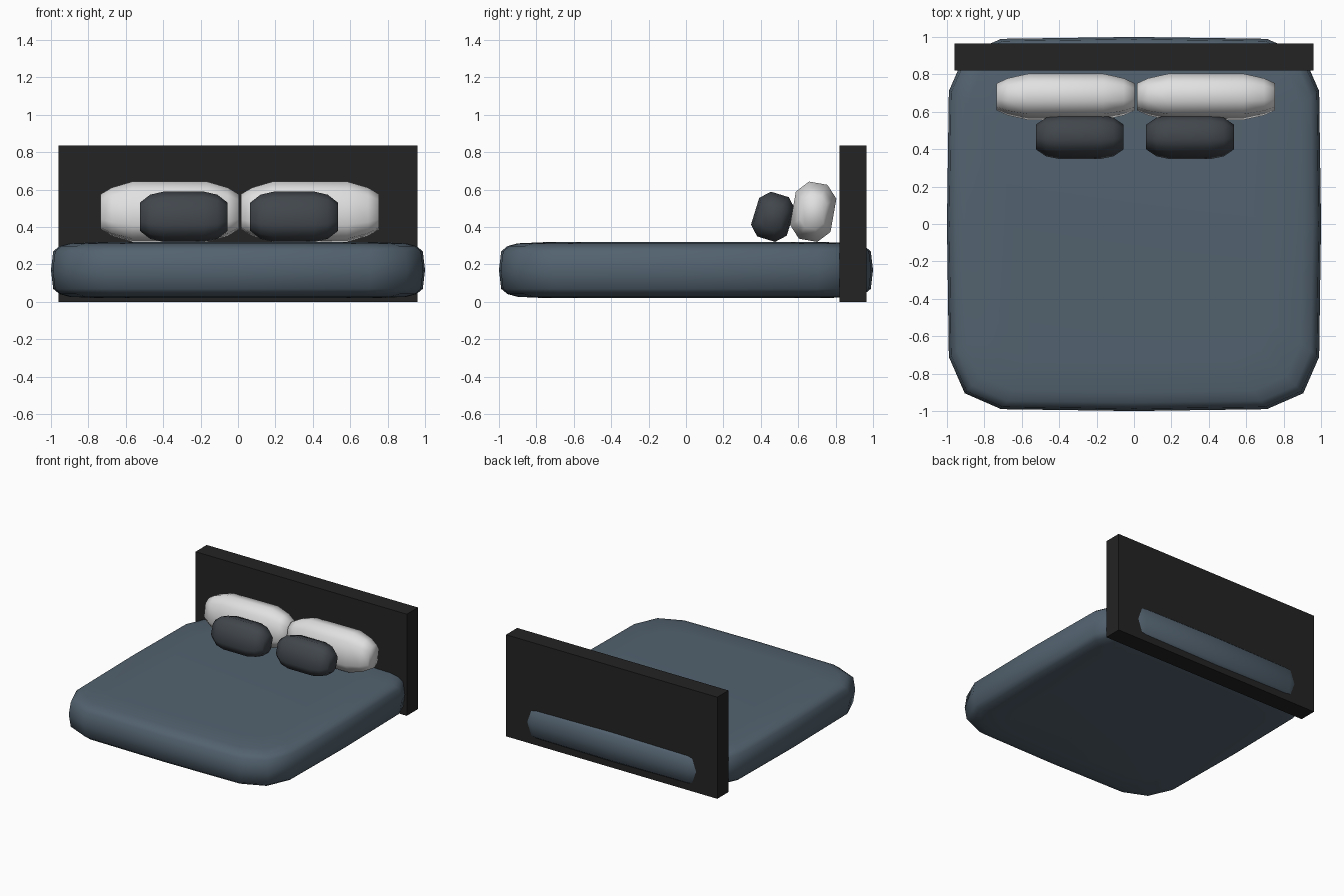
import bpy, bmesh, math
from mathutils import Matrix, Vector

if "Cube" in bpy.data.objects:
    bpy.data.objects.remove(bpy.data.objects["Cube"])


def material(name, rgb):
    m = bpy.data.materials.new(name)
    m.diffuse_color = (*rgb, 1)
    m.use_nodes = True
    m.node_tree.nodes["Principled BSDF"].inputs["Base Color"].default_value = m.diffuse_color
    return m


BLUE = material("slate_blue_fabric", (0.086, 0.123, 0.16))
BLACK = material("black_board", (0.017, 0.017, 0.017))
WHITE = material("white_cotton", (0.75, 0.75, 0.75))
GREY = material("charcoal_cotton", (0.053, 0.062, 0.073))


def loft(name, rings, mat, smooth=True):
    """Skin a list of closed rings and cap both ends."""
    bm = bmesh.new()
    loops = [[bm.verts.new(p) for p in r] for r in rings]
    n = len(loops[0])
    for a, b in zip(loops, loops[1:]):
        for i in range(n):
            j = (i + 1) % n
            bm.faces.new((a[i], a[j], b[j], b[i]))
    bm.faces.new(loops[0][::-1])
    bm.faces.new(loops[-1])
    bmesh.ops.recalc_face_normals(bm, faces=bm.faces)
    for f in bm.faces:
        f.smooth = smooth
    me = bpy.data.meshes.new(name)
    bm.to_mesh(me)
    bm.free()
    me.materials.append(mat)
    ob = bpy.data.objects.new(name, me)
    bpy.context.collection.objects.link(ob)
    return ob


# mattress: rounded square outline stacked in height with soft rims
quarter = [(1, 0), (0.99, 0.71), (0.905, 0.905), (0.71, 0.99)]
outline = []
for k in range(4):
    rot = Matrix.Rotation(k * math.pi / 2, 2)
    outline += [rot @ Vector(p) for p in quarter]
half = [(0.15, 0.74), (0.143, 0.90), (0.128, 0.955), (0.1, 0.988)]
levels = [(-h, s) for h, s in half] + [(0, 1)] + [(h, s) for h, s in half[::-1]]
loft("mattress", [[(p.x * s, p.y * s, 0.17 + h) for p in outline] for h, s in levels], BLUE)

# headboard: plain slab
loft("headboard", [[(x, y, z) for x, y in
                    ((-0.96, 0.82), (0.96, 0.82), (0.96, 0.965), (-0.96, 0.965))]
                   for z in (0, 0.835)], BLACK, False)


def pillow(name, centre, section, stations, tilt, mat):
    """Eight-sided cross-section lofted along x, tapering at both ends."""
    (a, b), (c, d) = section
    ring = [(a, b), (c, d), (-c, d), (-a, b), (-a, -b), (-c, -d), (c, -d), (a, -b)]
    st = [(-x, s) for x, s in stations] + stations[::-1]
    m = Matrix.Translation(centre) @ Matrix.Rotation(math.radians(-tilt), 4, 'X')
    loft(name, [[m @ Vector((x, y * s, z * s)) for y, z in ring] for x, s in st], mat)


# back pillows and front cushions
for side, xw, xd in (("left", -0.365, -0.29), ("right", 0.385, 0.30)):
    pillow(side + "_pillow", (xw, 0.68, 0.482), ((0.11, 0.09), (0.05, 0.155)),
           [(0.37, 0.58), (0.31, 0.8), (0.2, 1)], 10, WHITE)
    pillow(side + "_cushion", (xd, 0.465, 0.455), ((0.10, 0.075), (0.05, 0.125)),
           [(0.235, 0.56), (0.18, 0.88), (0.11, 1)], 17, GREY)
